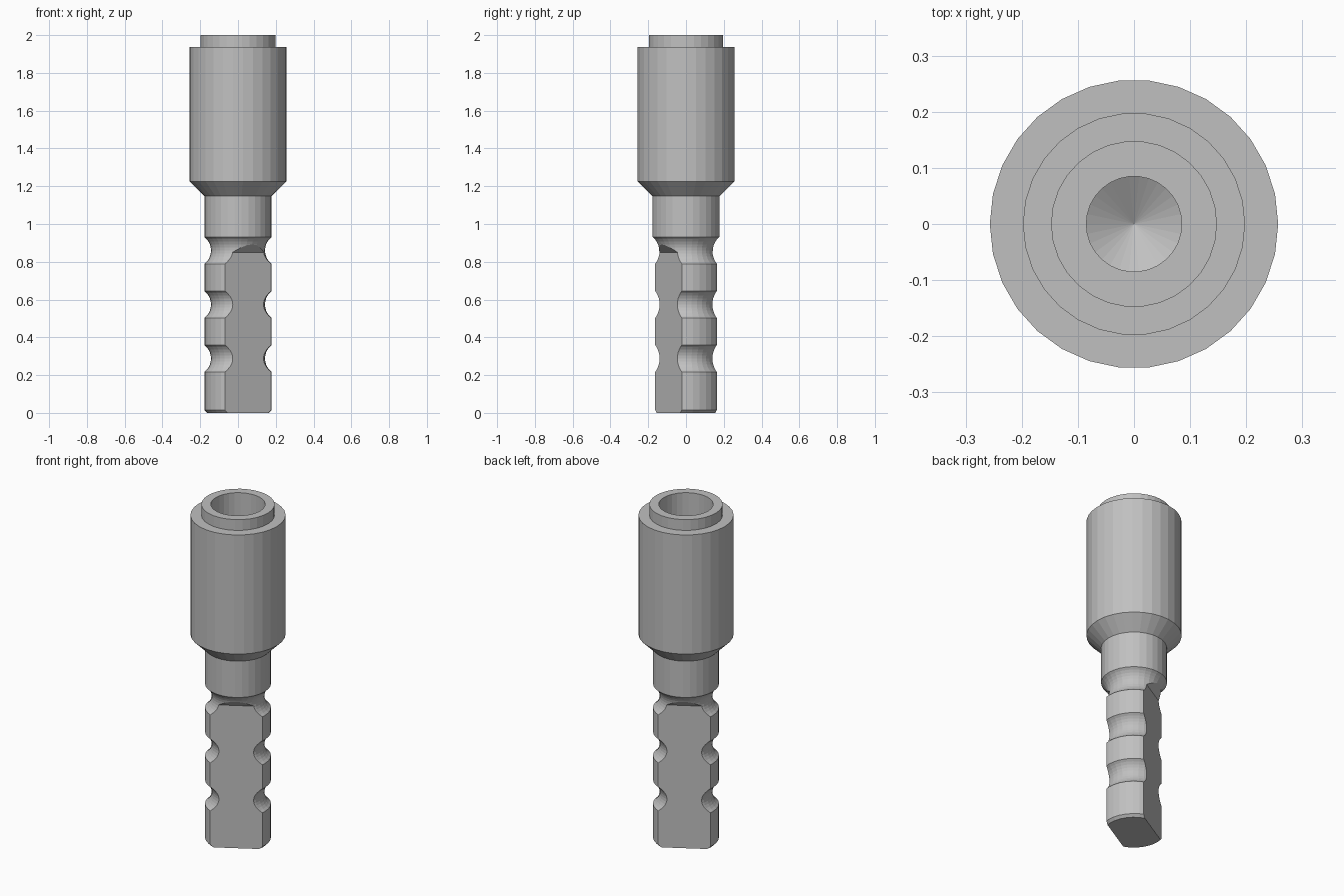
import bpy, bmesh, math
from mathutils import Matrix, Vector

old = bpy.data.objects.get("Cube")
if old:
    bpy.data.objects.remove(old, do_unlink=True)

SEGMENTS = 30
SHANK_R = 0.178
FLAT_ANGLE = math.radians(-60)   # direction the first flat faces

steel = bpy.data.materials.new("plain grey steel")
steel.use_nodes = True
grey = (0.53, 0.53, 0.53, 1)
steel.diffuse_color = grey
steel.node_tree.nodes["Principled BSDF"].inputs["Base Color"].default_value = grey


def make_object(name, bm):
    bmesh.ops.recalc_face_normals(bm, faces=bm.faces)
    mesh = bpy.data.meshes.new(name)
    bm.to_mesh(mesh)
    bm.free()
    mesh.materials.append(steel)
    obj = bpy.data.objects.new(name, mesh)
    bpy.context.collection.objects.link(obj)
    return obj


def lathe(name, profile):
    """Spin (radius, height) points around the z axis."""
    bm = bmesh.new()
    verts = [bm.verts.new((r, 0, z)) for r, z in profile]
    edges = [bm.edges.new(pair) for pair in zip(verts, verts[1:])]
    bmesh.ops.spin(bm, geom=verts + edges, cent=(0, 0, 0), axis=(0, 0, 1),
                   angle=math.tau, steps=SEGMENTS, use_duplicate=False)
    bmesh.ops.remove_doubles(bm, verts=bm.verts, dist=1e-5)
    return make_object(name, bm)


def groove(z, half=0.071, depth=0.035, steps=10):
    """Circular-arc neck cut into the shank, listed from bottom to top."""
    radius = (half ** 2 + depth ** 2) / (2 * depth)
    sweep = math.asin(half / radius)
    centre = SHANK_R - depth + radius
    angles = [sweep * (2 * i / steps - 1) for i in range(steps + 1)]
    return [(centre - radius * math.cos(a), z + radius * math.sin(a)) for a in angles]


# Shank, neck and hollow barrel as one turned profile
profile = [(0, 0), (SHANK_R - 0.014, 0), (SHANK_R, 0.015)]
for height in (0.288, 0.574, 0.86):
    profile += groove(height)
profile += [(SHANK_R, 1.147), (0.257, 1.226), (0.257, 1.936), (0.198, 1.936), (0.198, 2)]
# Bore with a drilled pilot hole and conical tip
profile += [(0.147, 2), (0.147, 1.45), (0.085, 1.45), (0.085, 1.27), (0, 1.22)]
body = lathe("turned_body", profile)


# Two opposite flats milled on the shank, each running out in a 45 degree ramp
def flat_cutter(name, angle):
    bm = bmesh.new()
    side = [(0.107, -0.1), (0.107, 0.85), (0.207, 0.95), (0.207, -0.1)]
    face = bm.faces.new([bm.verts.new((d, -0.3, z)) for d, z in side])
    new = bmesh.ops.extrude_face_region(bm, geom=[face])["geom"]
    bmesh.ops.translate(bm, vec=Vector((0, 0.6, 0)),
                        verts=[v for v in new if isinstance(v, bmesh.types.BMVert)])
    bm.transform(Matrix.Rotation(angle, 4, "Z"))
    obj = make_object(name, bm)
    obj.hide_render = True
    return obj


bpy.context.view_layer.objects.active = body
for i in range(2):
    cutter = flat_cutter("flat_cutter", FLAT_ANGLE + i * math.pi)
    cut = body.modifiers.new("flat", "BOOLEAN")
    cut.operation = "DIFFERENCE"
    cut.solver = "EXACT"
    cut.object = cutter
    bpy.ops.object.modifier_apply(modifier=cut.name)
    bpy.data.objects.remove(cutter, do_unlink=True)
